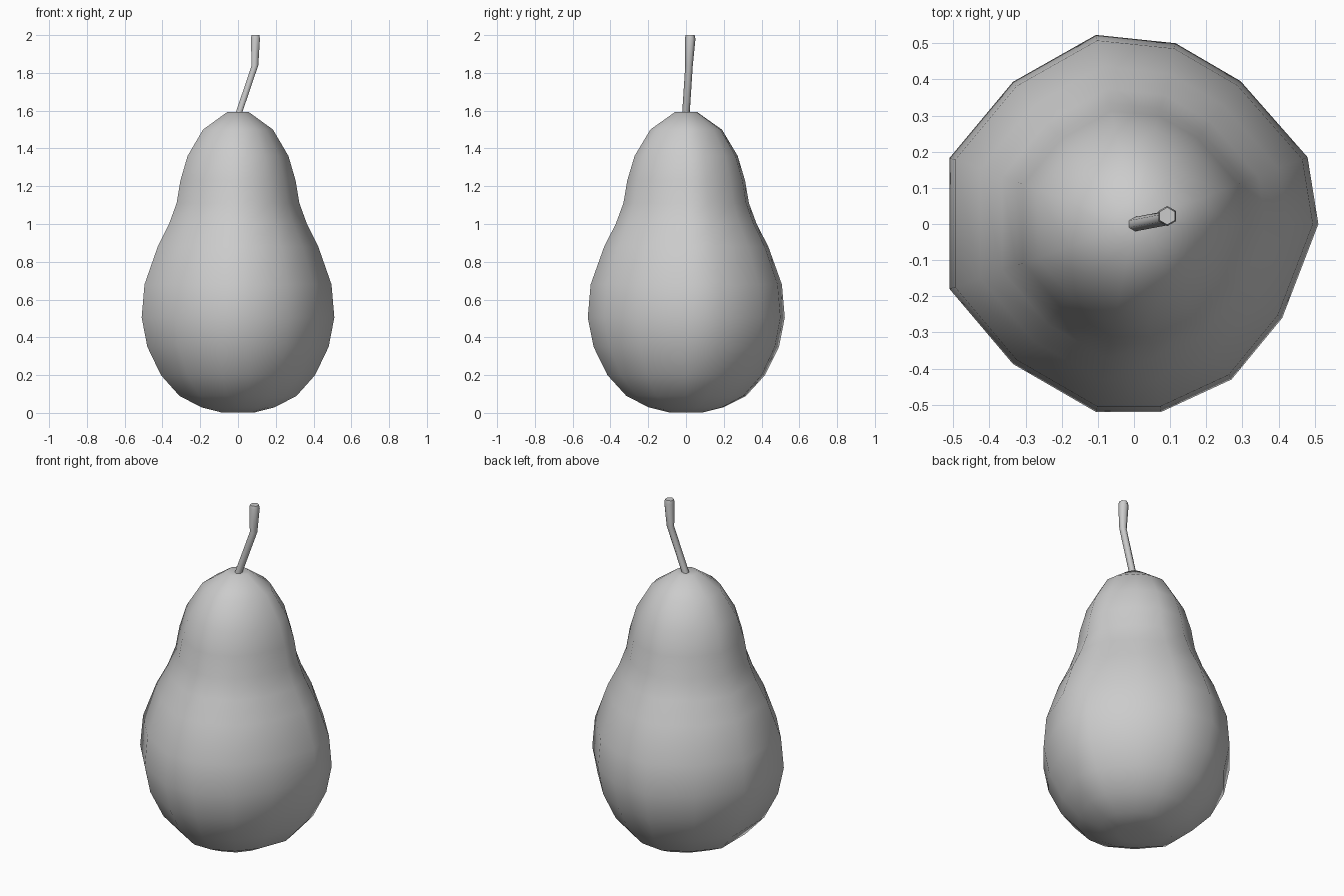
import bpy, bmesh, math
from mathutils import Vector

if "Cube" in bpy.data.objects:
    bpy.data.objects.remove(bpy.data.objects["Cube"])


def loft(name, rings, angle, start=None, end=None):
    """Skin a list of point rings, closed with a pole point or a flat cap."""
    bm = bmesh.new()
    loops = [[bm.verts.new(p) for p in ring] for ring in rings]
    n = len(loops[0])
    for a, b in zip(loops, loops[1:]):
        for i in range(n):
            j = (i + 1) % n
            bm.faces.new((a[i], a[j], b[j], b[i]))
    for loop, pole in ((loops[0], start), (loops[-1], end)):
        if pole is None:
            bm.faces.new(loop)
        else:
            v = bm.verts.new(pole)
            for i in range(n):
                bm.faces.new((loop[i], loop[(i + 1) % n], v))
    bmesh.ops.recalc_face_normals(bm, faces=bm.faces)
    mesh = bpy.data.meshes.new(name)
    bm.to_mesh(mesh)
    bm.free()
    ob = bpy.data.objects.new(name, mesh)
    bpy.context.collection.objects.link(ob)
    bpy.ops.object.select_all(action='DESELECT')
    ob.select_set(True)
    bpy.context.view_layer.objects.active = ob
    bpy.ops.object.shade_smooth_by_angle(angle=math.radians(angle))
    return ob


# Pear body: slightly irregular 13-sided outline at the widest level
outline = [(.51, 0), (.48, .185), (.295, .395), (.115, .5), (-.105, .523),
           (-.335, .393), (-.51, .183), (-.51, -.18), (-.335, -.387),
           (-.105, -.52), (.075, -.52), (.27, -.43), (.41, -.26)]
# Radius and height from bottom to top
profile = [(.09, .003), (.195, .03), (.31, .09), (.408, .2), (.48, .35),
           (.51, .505), (.495, .68), (.425, .88), (.365, 1.0), (.325, 1.11),
           (.305, 1.23), (.267, 1.36), (.185, 1.5), (.058, 1.592)]
body = [[(x * r / .51, y * r / .51, z) for x, y in outline] for r, z in profile]
loft("pear_body", body, 80, (0, 0, .015), (0, 0, 1.585))

# Stem: bent six-sided stalk flaring at the tip
path = [(-.005, -.002, 1.56, .02), (.09, .016, 1.84, .02),
        (.092, .022, 1.98, .028), (.092, .022, 2.0, .024)]
stem = [[(x + r * math.sin(math.tau * i / 6), y + r * math.cos(math.tau * i / 6), z)
         for i in range(6)] for x, y, z, r in path]
loft("stem", stem, 65)
